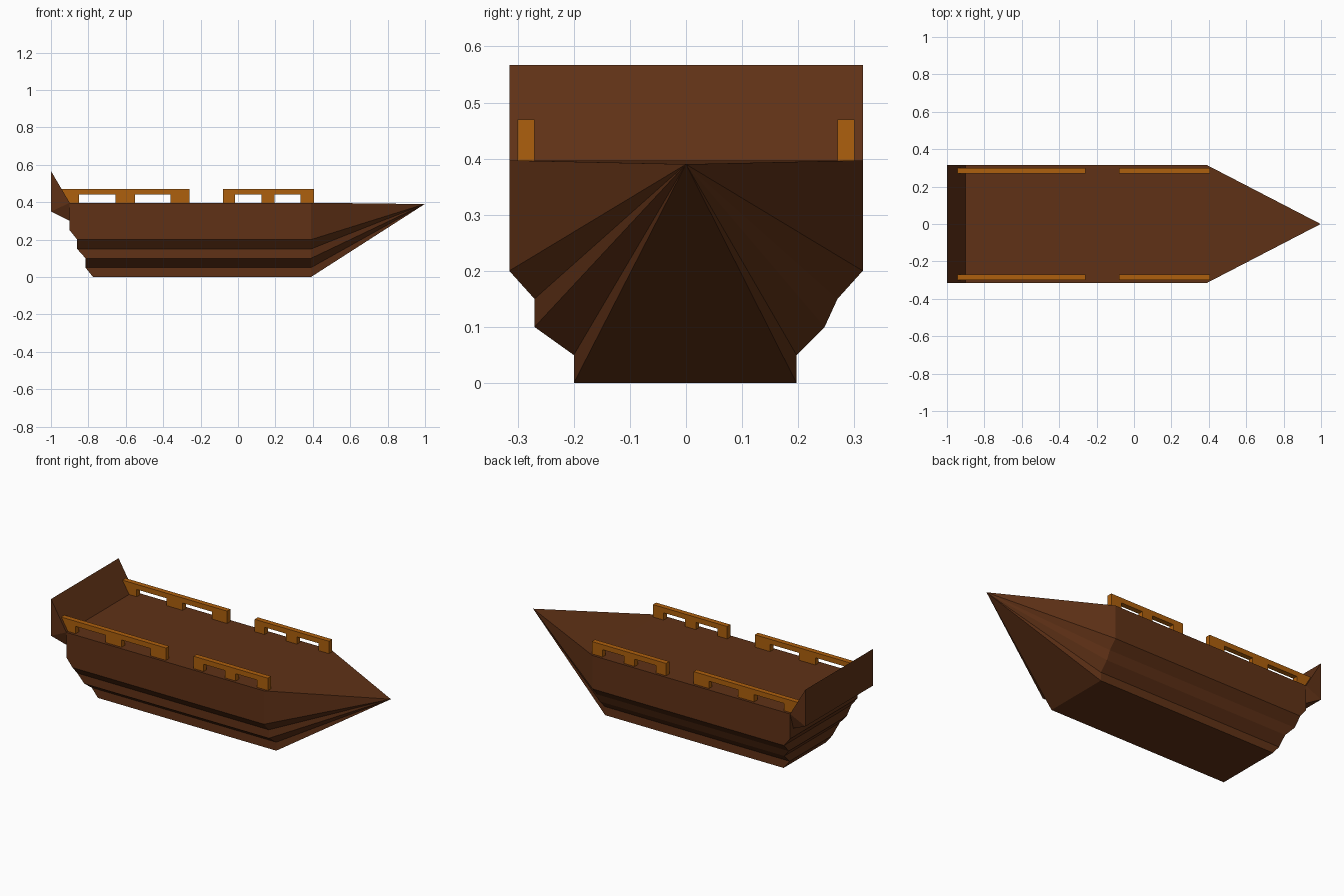
import bpy, bmesh

if "Cube" in bpy.data.objects:
    bpy.data.objects.remove(bpy.data.objects["Cube"])


def material(name, rgb):
    m = bpy.data.materials.new(name)
    m.diffuse_color = (*rgb, 1)
    m.use_nodes = True
    m.node_tree.nodes["Principled BSDF"].inputs["Base Color"].default_value = m.diffuse_color
    return m


WOOD = material("dark_wood", (0.115, 0.031, 0.008))
RAIL = material("light_wood", (0.42, 0.115, 0.004))


def finish(bm, name, mat):
    bmesh.ops.recalc_face_normals(bm, faces=bm.faces)
    me = bpy.data.meshes.new(name)
    bm.to_mesh(me)
    bm.free()
    ob = bpy.data.objects.new(name, me)
    me.materials.append(mat)
    bpy.context.collection.objects.link(ob)
    return ob


def extruded(name, profile, y0, y1, mat):
    """Extrude an x-z outline from y0 to y1."""
    bm = bmesh.new()
    f = bm.faces.new([bm.verts.new((x, y0, z)) for x, z in profile])
    ext = bmesh.ops.extrude_face_region(bm, geom=[f])["geom"]
    bmesh.ops.translate(bm, vec=(0, y1 - y0, 0),
                        verts=[g for g in ext if isinstance(g, bmesh.types.BMVert)])
    return finish(bm, name, mat)


# Hull: stepped levels (z, stern x, port half-width, starboard half-width)
levels = [(0, -0.775, 0.20, 0.197), (0.05, -0.815, 0.20, 0.197),
          (0.10, -0.815, 0.27, 0.247), (0.15, -0.86, 0.27, 0.27),
          (0.20, -0.86, 0.315, 0.315), (0.25, -0.90, 0.315, 0.315),
          (0.397, -0.90, 0.315, 0.315)]
BOW = 0.39
bm = bmesh.new()
tip = bm.verts.new((0.998, 0, 0.39))
rings = [[bm.verts.new(p) for p in ((BOW, -a, z), (x, -a, z), (x, b, z), (BOW, b, z))]
         for z, x, a, b in levels]
for lo, hi in zip(rings, rings[1:]):
    for i in range(3):                                # sides and stern
        bm.faces.new((lo[i], lo[i + 1], hi[i + 1], hi[i]))
    bm.faces.new((lo[0], hi[0], tip))                 # bow facets
    bm.faces.new((lo[3], hi[3], tip))
for r in (rings[0], rings[-1]):                       # bottom and deck
    bm.faces.new(r)
    bm.faces.new((r[0], r[3], tip))
finish(bm, "hull", WOOD)

# Raised stern board, with an underside that tapers into the hull
board = extruded("stern_board",
                 [(-1, 0.35), (-0.9, 0.30), (-0.9, 0.397), (-1, 0.567)], -0.315, 0.315, WOOD)
for v in board.data.vertices:
    if v.co.z < 0.31:
        v.co.y *= 0.9
bm = bmesh.new()
bm.from_mesh(board.data)
bmesh.ops.connect_verts_concave(bm, faces=bm.faces)
side = [f for f in bm.faces if len(f.verts) == 4 and abs(f.normal.y) > 0.5]
for f in side:                                        # fold each cheek at the taper
    vs = sorted(f.verts, key=lambda v: v.co.z)
    bmesh.ops.connect_verts(bm, verts=[vs[1], vs[2]])
bm.to_mesh(board.data)
bm.free()

# Railings: one notched outline per segment, repeated on both sides
DECK, GAP, TOP = 0.395, 0.44, 0.47
segments = {
    "rear": (-0.945, -0.26, [(-0.85, -0.655), (-0.55, -0.36)], 0.045),
    "front": (-0.08, 0.405, [(-0.015, 0.125), (0.195, 0.335)], 0),
}
for label, (x0, x1, gaps, slant) in segments.items():
    outline = [(x0, TOP), (x0 + slant, DECK)]
    for a, b in gaps:
        outline += [(a, DECK), (a, GAP), (b, GAP), (b, DECK)]
    outline += [(x1, DECK), (x1, TOP)]
    for s, hand in ((-1, "left"), (1, "right")):
        extruded(f"{label}_railing_{hand}", outline, s * 0.27, s * 0.30, RAIL)
